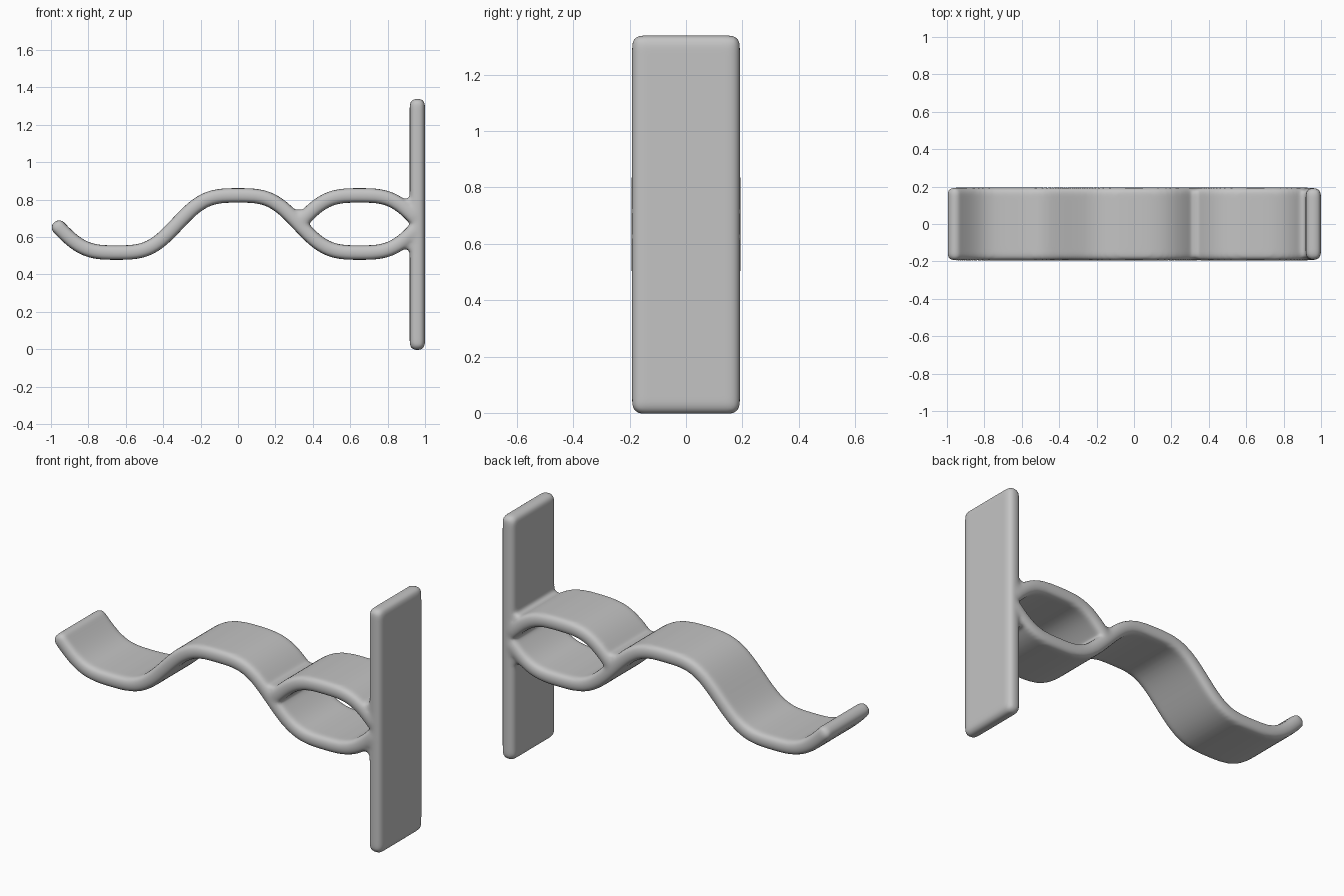
import bpy, bmesh, math
from mathutils import Vector

cube = bpy.data.objects.get("Cube")
if cube:
    bpy.data.objects.remove(cube, do_unlink=True)

grey = bpy.data.materials.new("light grey")
grey.use_nodes = True
colour = (0.55, 0.55, 0.55, 1)
grey.diffuse_color = colour
grey.node_tree.nodes["Principled BSDF"].inputs["Base Color"].default_value = colour

MID, AMP, HALF = 0.67, 0.153, 0.65   # wave centre height, amplitude, half period
THICK, WIDTH = 0.077, 0.39


def wave(x):
    a = x * math.pi / HALF
    return MID + AMP * (math.cos(a) - 0.1 * math.cos(3 * a)) / 0.9


def arch(x):
    return 2 * MID - wave(x)


def finish(name, bm, bevel=0):
    bmesh.ops.recalc_face_normals(bm, faces=bm.faces)
    mesh = bpy.data.meshes.new(name)
    bm.to_mesh(mesh)
    bm.free()
    mesh.materials.append(grey)
    ob = bpy.data.objects.new(name, mesh)
    bpy.context.collection.objects.link(ob)
    if bevel:
        mod = ob.modifiers.new("Rounded edges", "BEVEL")
        mod.width, mod.segments = bevel, 4
        mod.limit_method, mod.angle_limit = "ANGLE", math.radians(50)
    return ob


def band(name, height, x0, x1, steps):
    """Flat strip of even thickness that follows a height curve."""
    bm = bmesh.new()
    rings = []
    for i in range(steps + 1):
        x = x0 + (x1 - x0) * i / steps
        slope = (height(x + 0.001) - height(x - 0.001)) / 0.002
        n = Vector((-slope, 0, 1)).normalized() * THICK / 2
        c = Vector((x, 0, height(x)))
        rings.append([bm.verts.new(c + s * n + Vector((0, t * WIDTH / 2, 0)))
                      for s, t in ((1, 1), (1, -1), (-1, -1), (-1, 1))])
    for a, b in zip(rings, rings[1:]):
        for k in range(4):
            j = (k + 1) % 4
            bm.faces.new((a[k], a[j], b[j], b[k]))
    bm.faces.new(rings[0])
    bm.faces.new(rings[-1])
    return finish(name, bm, 0.03)


def web(name, x, z, radius):
    """Round bar that fills a joint between two strips."""
    bm = bmesh.new()
    bmesh.ops.create_cone(bm, cap_ends=True, segments=20, radius1=radius,
                          radius2=radius, depth=WIDTH - 0.03)
    for v in bm.verts:
        v.co = (v.co.x + x, v.co.z, v.co.y + z)
    return finish(name, bm)


# Upright mounting plate
bm = bmesh.new()
bmesh.ops.create_cube(bm, size=1)
for v in bm.verts:
    v.co = (0.959 + v.co.x * 0.082, v.co.y * 0.384, 0.668 + v.co.z * 1.344)
plate = finish("mounting_plate", bm, 0.034)

# Wavy arm, upper loop strip and joint fillets
parts = [
    plate,
    band("wavy_arm", wave, -0.983, 0.96, 90),
    band("upper_loop", arch, 0.325, 0.96, 30),
    web("loop_joint", 0.325, 0.715, 0.033),
    web("upper_plate_joint", 0.912, 0.775, 0.03),
    web("lower_plate_joint", 0.912, 0.565, 0.03),
]

# Blend the parts into one soft-edged body
for ob in bpy.context.selected_objects:
    ob.select_set(False)
for ob in parts:
    ob.select_set(True)
bpy.context.view_layer.objects.active = plate
bpy.ops.object.convert(target="MESH")
bpy.ops.object.join()
body = bpy.context.view_layer.objects.active
body.name = "wavy_wall_hook"
remesh = body.modifiers.new("Blend", "REMESH")
remesh.mode, remesh.voxel_size = "VOXEL", 0.011
remesh.use_smooth_shade = True
soften = body.modifiers.new("Soften", "SMOOTH")
soften.factor, soften.iterations = 0.5, 8
bpy.ops.object.convert(target="MESH")
bpy.ops.object.shade_smooth()
